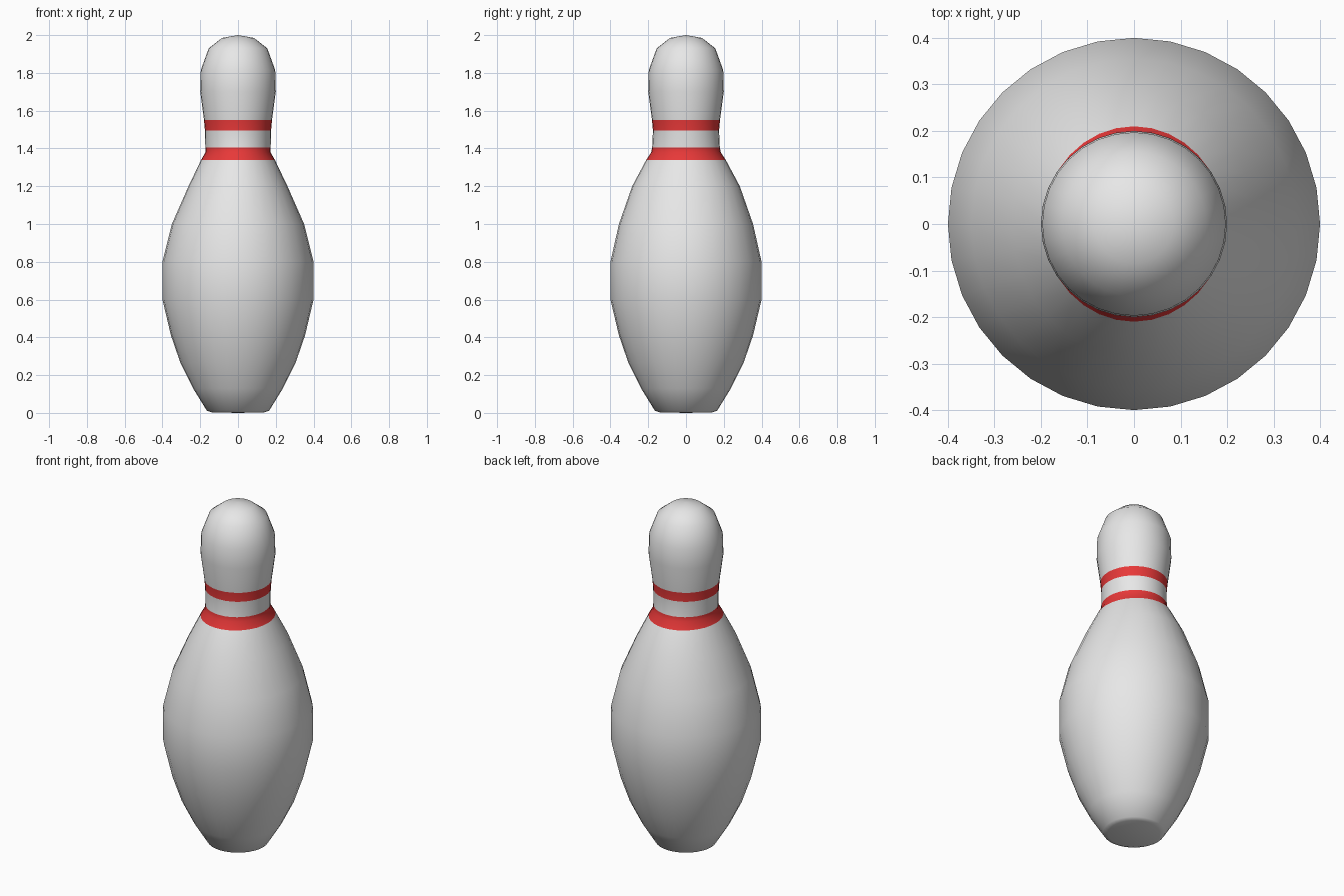
import bpy, bmesh, math

if "Cube" in bpy.data.objects:
    bpy.data.objects.remove(bpy.data.objects["Cube"])

SIDES = 32

def material(name, rgb):
    m = bpy.data.materials.new(name)
    m.diffuse_color = (*rgb, 1)
    m.use_nodes = True
    m.node_tree.nodes["Principled BSDF"].inputs["Base Color"].default_value = m.diffuse_color
    return m

# Profile rings: (radius in x, radius in y, height)
PROFILE = [
    (.14, .14, .003), (.165, .165, .012), (.238, .238, .13), (.305, .305, .265),
    (.355, .355, .41), (.40, .40, .60), (.40, .40, .80), (.35, .355, 1.0),
    (.262, .285, 1.2), (.195, .21, 1.34), (.172, .184, 1.38), (.173, .179, 1.405),
    (.175, .175, 1.495), (.18, .18, 1.55), (.20, .20, 1.70), (.197, .197, 1.815),
    (.155, .155, 1.93), (.085, .085, 1.985),
]
STRIPES = [(1.34, 1.405), (1.495, 1.55)]

# Lathe the pin body
bm = bmesh.new()
rings = []
for rx, ry, z in PROFILE:
    angles = [2 * math.pi * i / SIDES for i in range(SIDES)]
    rings.append([bm.verts.new((rx * math.cos(a), ry * math.sin(a), z)) for a in angles])
for low, high in zip(rings, rings[1:]):
    for i in range(SIDES):
        j = (i + 1) % SIDES
        bm.faces.new((low[i], low[j], high[j], high[i]))

# Close the base and the crown
base = bm.verts.new((0, 0, 0))
crown = bm.verts.new((0, 0, 2))
for i in range(SIDES):
    j = (i + 1) % SIDES
    bm.faces.new((rings[0][j], rings[0][i], base))
    bm.faces.new((rings[-1][i], rings[-1][j], crown))

# Red neck stripes chosen by height
for f in bm.faces:
    f.smooth = True
    z = f.calc_center_median().z
    f.material_index = int(any(lo < z < hi for lo, hi in STRIPES))

mesh = bpy.data.meshes.new("bowling_pin")
bm.to_mesh(mesh)
bm.free()
mesh.materials.append(material("white", (.8, .8, .8)))
mesh.materials.append(material("red", (.8, .04, .04)))
bpy.context.collection.objects.link(bpy.data.objects.new("bowling_pin", mesh))
